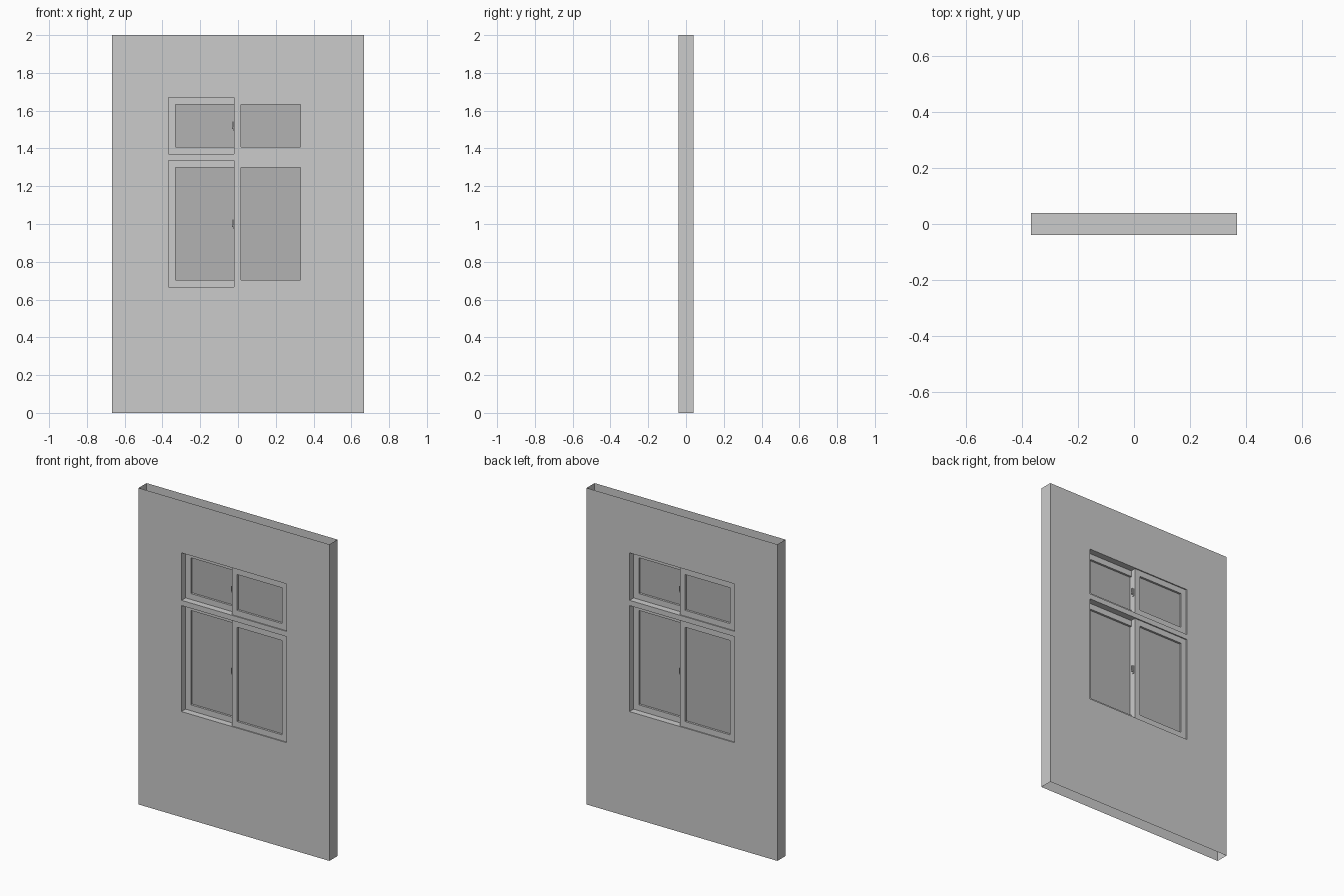
import bpy, bmesh
from math import pi
from mathutils import Matrix

if "Cube" in bpy.data.objects:
    bpy.data.objects.remove(bpy.data.objects["Cube"])

W, D, H = 0.667, 0.04, 2.0          # wall half width, half depth, height
OX, LAP, BAR = 0.367, 0.02, 0.037   # opening half width, sash overlap, frame bar width
ROWS = {"lower": (0.667, 1.337), "upper": (1.37, 1.67)}
Y0, Y1 = -0.033, -0.001             # front sash depth range

glass_mat = bpy.data.materials.new("dark_glass")
glass_mat.diffuse_color = (0.45, 0.45, 0.45, 1)
glass_mat.use_nodes = True
glass_mat.node_tree.nodes["Principled BSDF"].inputs["Base Color"].default_value = glass_mat.diffuse_color


def finish(bm, name, mat=None):
    bmesh.ops.remove_doubles(bm, verts=bm.verts, dist=1e-5)
    me = bpy.data.meshes.new(name)
    bm.to_mesh(me)
    bm.free()
    ob = bpy.data.objects.new(name, me)
    bpy.context.collection.objects.link(ob)
    if mat:
        me.materials.append(mat)
    return ob


def slab(bm, xs, zs, y0, y1, holes, open_ends=False):
    """Flat panel made of grid cells, with walls round the holes and the rim."""
    nx, nz = len(xs) - 1, len(zs) - 1

    def solid(i, j):
        return 0 <= i < nx and 0 <= j < nz and (i, j) not in holes

    def quad(*pts):
        bm.faces.new([bm.verts.new(p) for p in pts])

    for i in range(nx):
        for j in range(nz):
            if not solid(i, j):
                continue
            a, b, c, d = xs[i], xs[i + 1], zs[j], zs[j + 1]
            quad((a, y0, c), (b, y0, c), (b, y0, d), (a, y0, d))
            quad((a, y1, d), (b, y1, d), (b, y1, c), (a, y1, c))
            if not solid(i - 1, j):
                quad((a, y0, c), (a, y0, d), (a, y1, d), (a, y1, c))
            if not solid(i + 1, j):
                quad((b, y0, d), (b, y0, c), (b, y1, c), (b, y1, d))
            if not solid(i, j - 1) and not (open_ends and j == 0):
                quad((a, y0, c), (a, y1, c), (b, y1, c), (b, y0, c))
            if not solid(i, j + 1) and not (open_ends and j == nz - 1):
                quad((a, y0, d), (b, y0, d), (b, y1, d), (a, y1, d))


def box(bm, x0, x1, y0, y1, z0, z1):
    m = (Matrix.Translation(((x0 + x1) / 2, (y0 + y1) / 2, (z0 + z1) / 2))
         @ Matrix.Diagonal((x1 - x0, y1 - y0, z1 - z0, 1)))
    return bmesh.ops.create_cube(bm, size=1, matrix=m)["verts"]


# Wall panel: open at top and bottom, two window openings with a transom between
bm = bmesh.new()
zs = [0, *ROWS["lower"], *ROWS["upper"], H]
slab(bm, [-W, -OX, OX, W], zs, -D, D, {(1, 1), (1, 3)}, open_ends=True)
finish(bm, "wall_panel")

# Sliding sashes: front one on the right, the back one is the same turned half round
for side, angle in (("front", 0), ("back", pi)):
    turn = Matrix.Rotation(angle, 4, 'Z')
    for row, (z0, z1) in ROWS.items():
        # frame
        bm = bmesh.new()
        slab(bm, [-LAP, -LAP + BAR, OX - BAR, OX],
             [z0, z0 + BAR, z1 - BAR, z1], Y0, Y1, {(1, 1)})
        parts = [finish(bm, f"{row}_{side}_sash")]

        # glass pane
        ym, zm = (Y0 + Y1) / 2, (z0 + z1) / 2
        bm = bmesh.new()
        box(bm, -LAP + BAR, OX - BAR, ym - 0.003, ym + 0.003, z0 + BAR, z1 - BAR)
        parts.append(finish(bm, f"{row}_{side}_glass", glass_mat))

        # latch on the meeting edge: plate, boss and short lever
        bm = bmesh.new()
        box(bm, -LAP - 0.003, -LAP, ym - 0.007, ym + 0.007, zm - 0.028, zm + 0.022)
        bmesh.ops.create_cone(
            bm, cap_ends=True, segments=12, radius1=0.006, radius2=0.005, depth=0.008,
            matrix=Matrix.Translation((-LAP - 0.007, ym, zm - 0.012))
            @ Matrix.Rotation(-pi / 2, 4, 'Y'))
        box(bm, -LAP - 0.013, -LAP - 0.009, ym - 0.004, ym + 0.004, zm - 0.016, zm + 0.022)
        parts.append(finish(bm, f"{row}_{side}_latch"))

        for ob in parts:
            ob.data.transform(turn)
